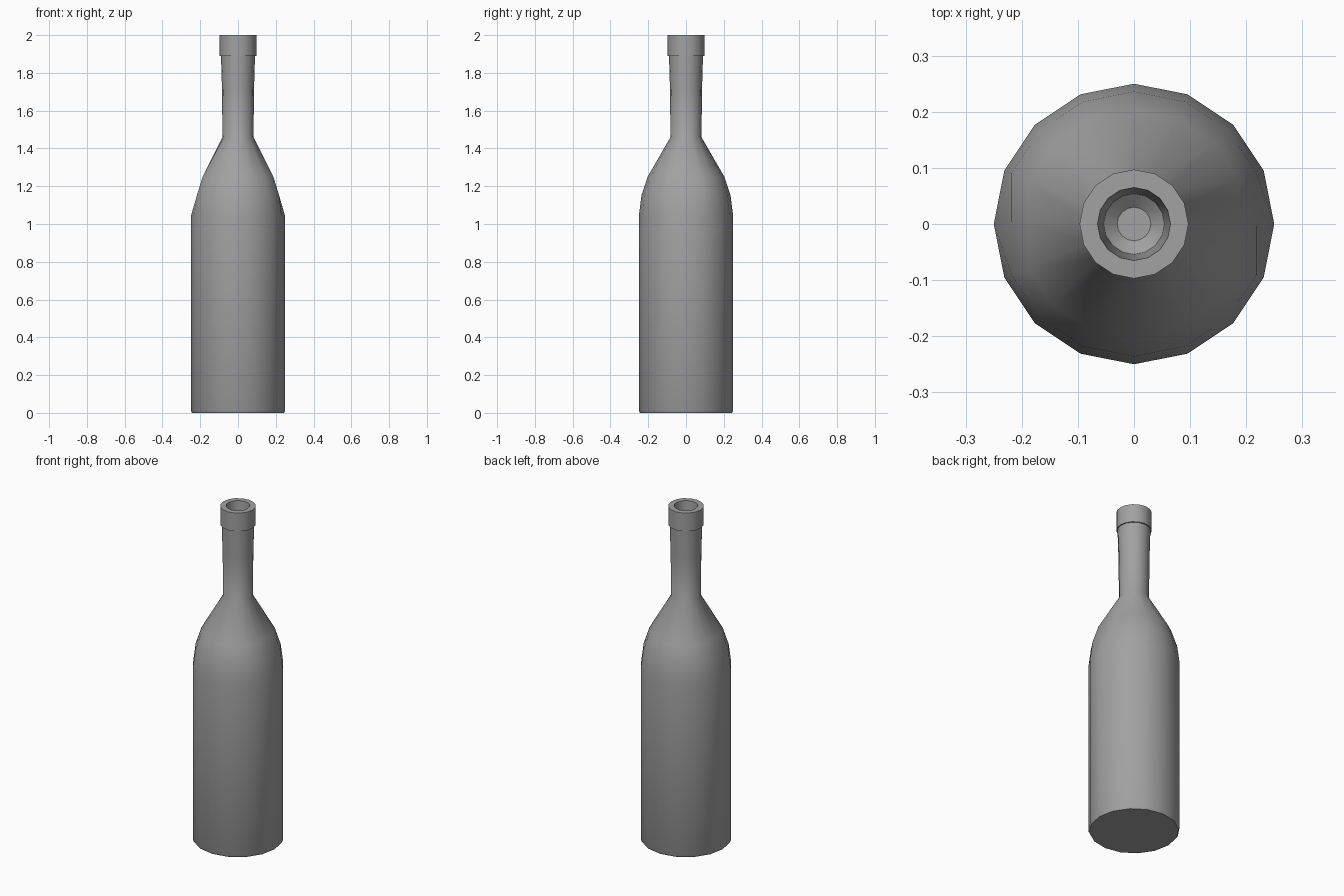
import bpy, bmesh, math

cube = bpy.data.objects.get("Cube")
if cube:
    bpy.data.objects.remove(cube, do_unlink=True)

SIDES = 16
GREY = (0.36, 0.36, 0.36, 1)

glass = bpy.data.materials.new("grey glass")
glass.use_nodes = True
glass.diffuse_color = GREY
glass.node_tree.nodes["Principled BSDF"].inputs["Base Color"].default_value = GREY

# (radius, height) from the base, up the outside, over the lip and into the mouth
profile = [(0.244, 0.0), (0.25, 0.012), (0.25, 1.04), (0.236, 1.15), (0.203, 1.25),
           (0.082, 1.46), (0.085, 1.72), (0.09, 1.89),
           (0.097, 1.89), (0.097, 2.0), (0.065, 2.0), (0.054, 1.82), (0.03, 1.8)]
flattened = (1.15, 1.25)   # shoulder rings that are flat on the left and right

bm = bmesh.new()
rings = []
for r, z in profile:
    ring = []
    for i in range(SIDES):
        a = 2 * math.pi * i / SIDES
        k = math.cos(math.pi / 8) if z in flattened and i % (SIDES // 2) == 0 else 1
        ring.append(bm.verts.new((r * k * math.cos(a), r * math.sin(a), z)))
    rings.append(ring)

# Walls between rings, then the base and the floor of the mouth
for low, high in zip(rings, rings[1:]):
    for i in range(SIDES):
        j = (i + 1) % SIDES
        bm.faces.new((low[i], low[j], high[j], high[i]))
bm.faces.new(rings[0][::-1])
bm.faces.new(rings[-1])

mesh = bpy.data.meshes.new("bottle")
bm.to_mesh(mesh)
bm.free()
mesh.materials.append(glass)
bottle = bpy.data.objects.new("bottle", mesh)
bpy.context.collection.objects.link(bottle)

# Smooth walls with crisp lip and base edges
bpy.ops.object.select_all(action='DESELECT')
bottle.select_set(True)
bpy.context.view_layer.objects.active = bottle
bpy.ops.object.shade_smooth_by_angle(angle=math.radians(40))
